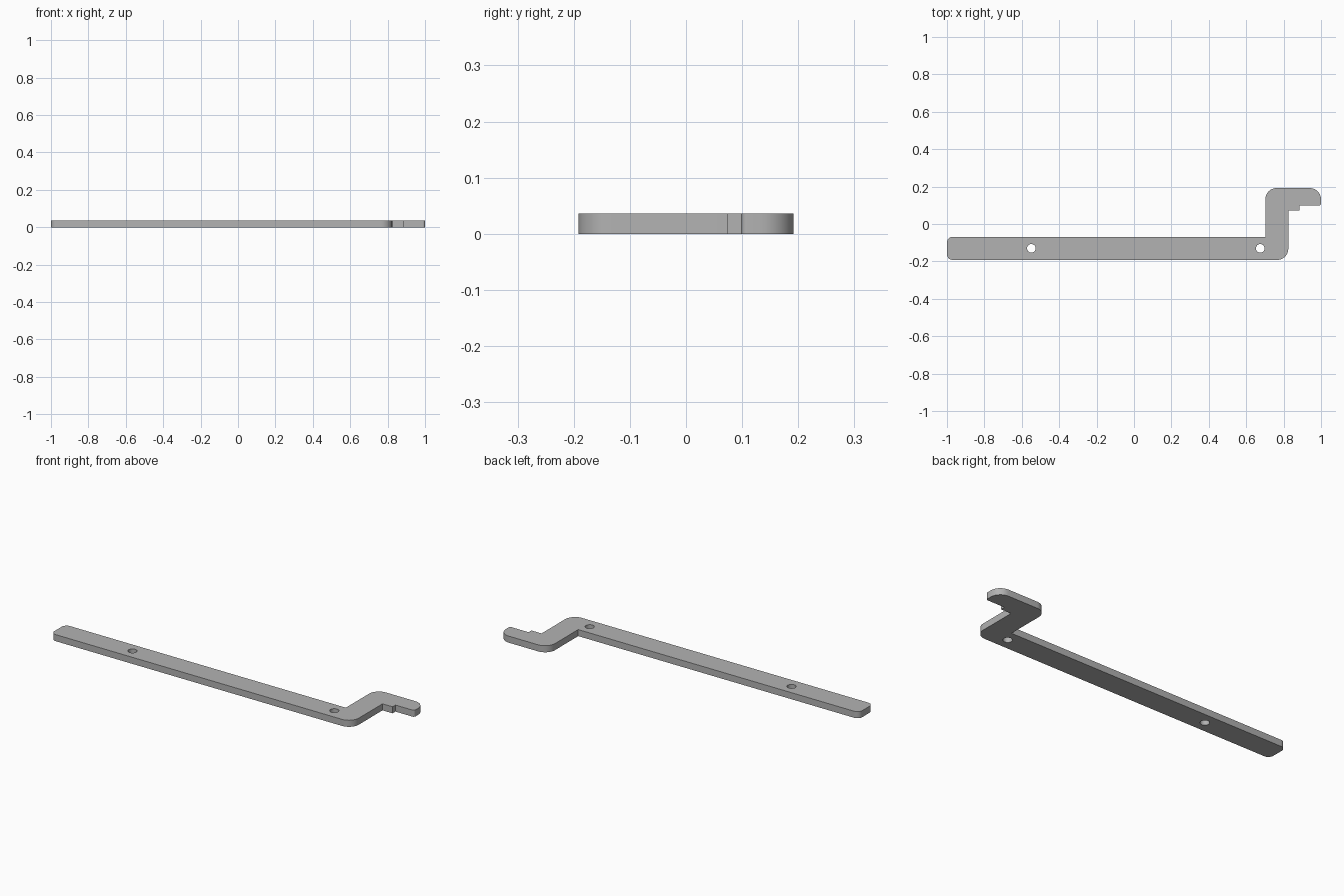
import bpy, bmesh, math
from mathutils import Vector

if "Cube" in bpy.data.objects:
    bpy.data.objects.remove(bpy.data.objects["Cube"], do_unlink=True)

THICK = 0.036

grey = bpy.data.materials.new("plain_grey")
grey.use_nodes = True
grey.diffuse_color = (0.45, 0.45, 0.45, 1)
grey.node_tree.nodes["Principled BSDF"].inputs["Base Color"].default_value = grey.diffuse_color


def fillet(prev, corner, nxt, r, steps=10):
    """Points rounding a right-angled corner with radius r."""
    if r == 0:
        return [corner]
    a = (prev - corner).normalized() * r
    b = (nxt - corner).normalized() * r
    centre = corner + a + b
    angles = [math.pi / 2 * i / steps for i in range(steps + 1)]
    return [centre - b * math.cos(t) - a * math.sin(t) for t in angles]


# Outline of the cranked bar: x, y, corner radius
outline = [
    (-1, -0.192, 0.03), (0.825, -0.192, 0.06), (0.825, 0.073, 0), (0.886, 0.073, 0),
    (0.886, 0.098, 0), (1, 0.098, 0.012), (1, 0.192, 0.06), (0.702, 0.192, 0.06),
    (0.702, -0.069, 0), (-1, -0.069, 0.03),
]
corners = [Vector((x, y, 0)) for x, y, r in outline]
points = []
for i, (x, y, r) in enumerate(outline):
    points += fillet(corners[i - 1], corners[i], corners[(i + 1) % len(corners)], r)

bm = bmesh.new()
base = bm.faces.new([bm.verts.new(p) for p in points])
top = bmesh.ops.extrude_face_region(bm, geom=[base])["geom"]
bmesh.ops.translate(bm, vec=(0, 0, THICK),
                    verts=[v for v in top if isinstance(v, bmesh.types.BMVert)])
bmesh.ops.recalc_face_normals(bm, faces=bm.faces)
mesh = bpy.data.meshes.new("cranked_bar")
bm.to_mesh(mesh)
bm.free()
mesh.materials.append(grey)
bar = bpy.data.objects.new("cranked_bar", mesh)
bpy.context.collection.objects.link(bar)

# Two screw holes through the long arm
bpy.context.view_layer.objects.active = bar
for name, x in (("outer_hole", -0.549), ("inner_hole", 0.675)):
    bpy.ops.mesh.primitive_cylinder_add(vertices=32, radius=0.023, depth=0.2,
                                        location=(x, -0.13, THICK / 2))
    cutter = bpy.context.object
    cutter.name = name + "_cutter"
    cutter.data.materials.append(grey)
    bpy.context.view_layer.objects.active = bar
    cut = bar.modifiers.new(name, 'BOOLEAN')
    cut.operation = 'DIFFERENCE'
    cut.solver = 'EXACT'
    cut.object = cutter
    bpy.ops.object.modifier_apply(modifier=name)
    bpy.data.objects.remove(cutter, do_unlink=True)

bpy.ops.object.select_all(action='DESELECT')
bar.select_set(True)
bpy.ops.object.shade_smooth_by_angle(angle=math.radians(30))
